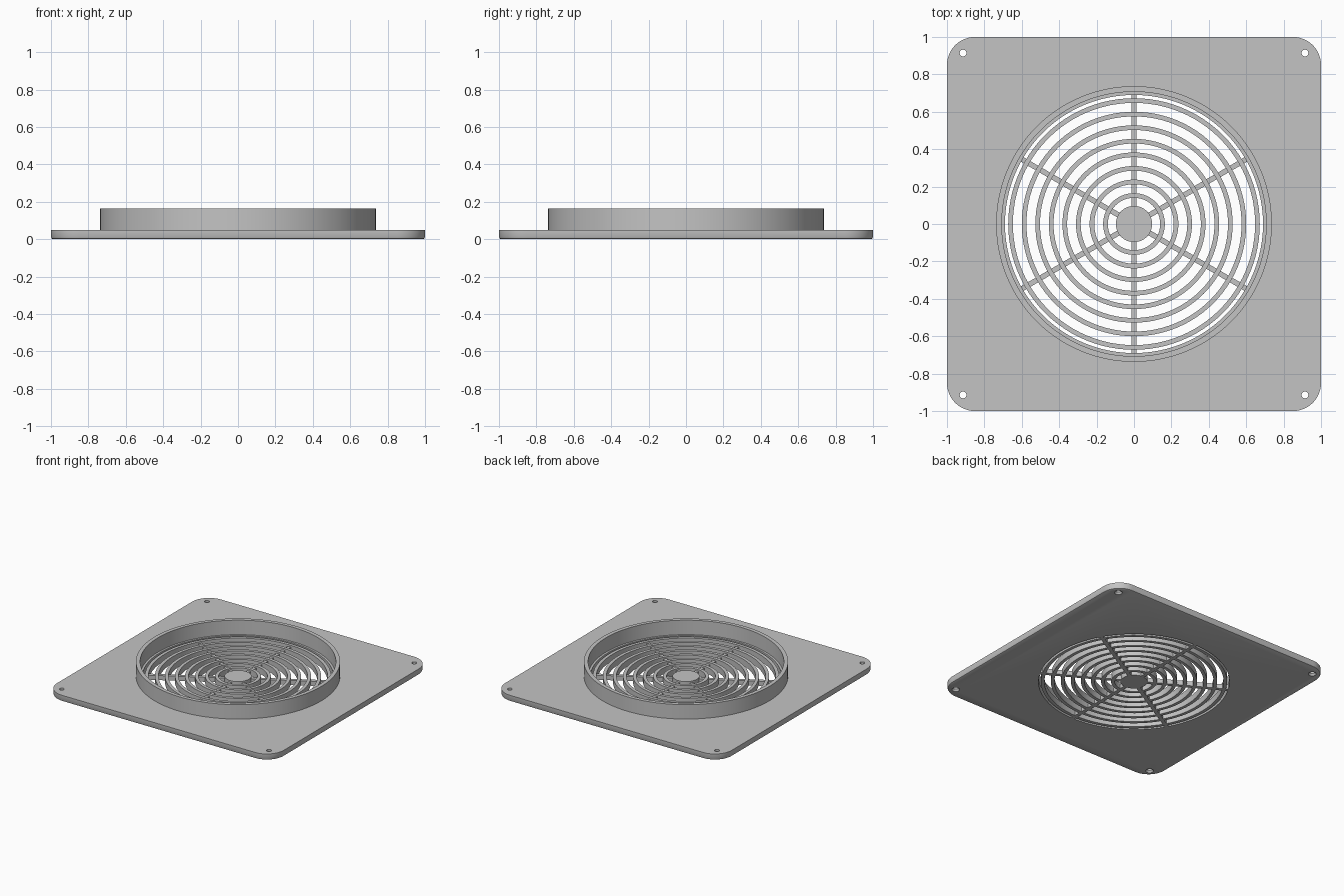
import bpy, bmesh
from math import pi, cos, sin, radians
from mathutils import Matrix, Vector

if "Cube" in bpy.data.objects:
    bpy.data.objects.remove(bpy.data.objects["Cube"])

PLATE_H = 0.05      # plate and grille thickness
COLLAR_TOP = 0.165
HOLE_R = 0.69       # air opening in the plate

grey = bpy.data.materials.new("light grey plastic")
grey.use_nodes = True
grey.diffuse_color = (0.55, 0.55, 0.55, 1)
grey.node_tree.nodes["Principled BSDF"].inputs["Base Color"].default_value = grey.diffuse_color


def finish(name, bm):
    """Turn a bmesh into a grey object."""
    bmesh.ops.remove_doubles(bm, verts=bm.verts, dist=1e-5)
    bmesh.ops.recalc_face_normals(bm, faces=bm.faces)
    mesh = bpy.data.meshes.new(name)
    bm.to_mesh(mesh)
    bm.free()
    mesh.materials.append(grey)
    obj = bpy.data.objects.new(name, mesh)
    bpy.context.collection.objects.link(obj)
    return obj


def smooth(obj):
    bpy.ops.object.select_all(action="DESELECT")
    obj.select_set(True)
    bpy.context.view_layer.objects.active = obj
    bpy.ops.object.shade_smooth_by_angle(angle=radians(30))


def lathe(name, profile, steps=96, closed=True, at=(0, 0)):
    """Spin an (r, z) profile around a vertical axis."""
    bm = bmesh.new()
    verts = [bm.verts.new((r, 0, z)) for r, z in profile]
    edges = [bm.edges.new(pair) for pair in zip(verts, verts[1:])]
    if closed:
        edges.append(bm.edges.new((verts[-1], verts[0])))
    bmesh.ops.spin(bm, geom=verts + edges, cent=(0, 0, 0), axis=(0, 0, 1),
                   angle=2 * pi, steps=steps)
    bmesh.ops.translate(bm, verts=bm.verts, vec=(*at, 0))
    return finish(name, bm)


def disc_profile(r, low, high):
    return [(0, low), (r, low), (r, high), (0, high)]


def rounded_square(half, radius, z, steps=12):
    """Corner arcs of a rounded square at height z."""
    c = half - radius
    points = []
    for k, (sx, sy) in enumerate([(1, 1), (-1, 1), (-1, -1), (1, -1)]):
        for i in range(steps + 1):
            a = pi / 2 * (k + i / steps)
            points.append(Vector((sx * c + radius * cos(a), sy * c + radius * sin(a), z)))
    return points


# Mounting plate: stacked outlines with a softened lower edge
bm = bmesh.new()
rows = []
for inset, z in [(0.012, 0), (0.004, 0.004), (0, 0.012), (0, PLATE_H)]:
    rows.append([bm.verts.new(p) for p in rounded_square(1 - inset, 0.15 - inset, z)])
for low, high in zip(rows, rows[1:]):
    for i in range(len(low)):
        j = (i + 1) % len(low)
        bm.faces.new((low[i], low[j], high[j], high[i]))
bm.faces.new(rows[0][::-1])
bm.faces.new(rows[-1])
plate = finish("mounting_plate", bm)

# Cut the air opening and the four countersunk screw holes
cutters = [lathe("opening_cutter", disc_profile(HOLE_R, -0.1, 0.1))]
screw = [(0, -0.01), (0.036, -0.01), (0.018, 0.015), (0.018, 0.1), (0, 0.1)]
for sx in (-1, 1):
    for sy in (-1, 1):
        cutters.append(lathe("screw_hole_cutter", screw, 24, at=(sx * 0.914, sy * 0.914)))
bpy.context.view_layer.objects.active = plate
for cutter in cutters:
    cutter.hide_render = True
    cut = plate.modifiers.new("cut", "BOOLEAN")
    cut.operation = "DIFFERENCE"
    cut.solver = "EXACT"
    cut.object = cutter
    bpy.ops.object.modifier_apply(modifier=cut.name)
    bpy.data.objects.remove(cutter)
smooth(plate)

# Duct collar standing on the plate
smooth(lathe("duct_collar", [(0.707, PLATE_H), (0.707, COLLAR_TOP),
                             (0.737, COLLAR_TOP), (0.737, PLATE_H)], 128, closed=False))

# Grille: hub, concentric rings and six spokes
smooth(lathe("grille_hub", disc_profile(0.097, 0, PLATE_H), 64))
for k in range(8):
    outer = 0.165 + 0.0725 * k
    inner = outer - 0.025
    smooth(lathe(f"grille_ring_{k + 1}", [(inner, 0), (outer, 0),
                                          (outer, PLATE_H), (inner, PLATE_H)]))

SPOKE_H = 0.036
start, end = 0.08, HOLE_R
for k in range(6):
    bm = bmesh.new()
    bmesh.ops.create_cube(bm, size=1)
    bmesh.ops.scale(bm, vec=(end - start, 0.028, SPOKE_H), verts=bm.verts)
    bmesh.ops.translate(bm, vec=((start + end) / 2, 0, SPOKE_H / 2), verts=bm.verts)
    bmesh.ops.rotate(bm, cent=(0, 0, 0), verts=bm.verts,
                     matrix=Matrix.Rotation(radians(30 + 60 * k), 3, "Z"))
    finish(f"grille_spoke_{k + 1}", bm)
